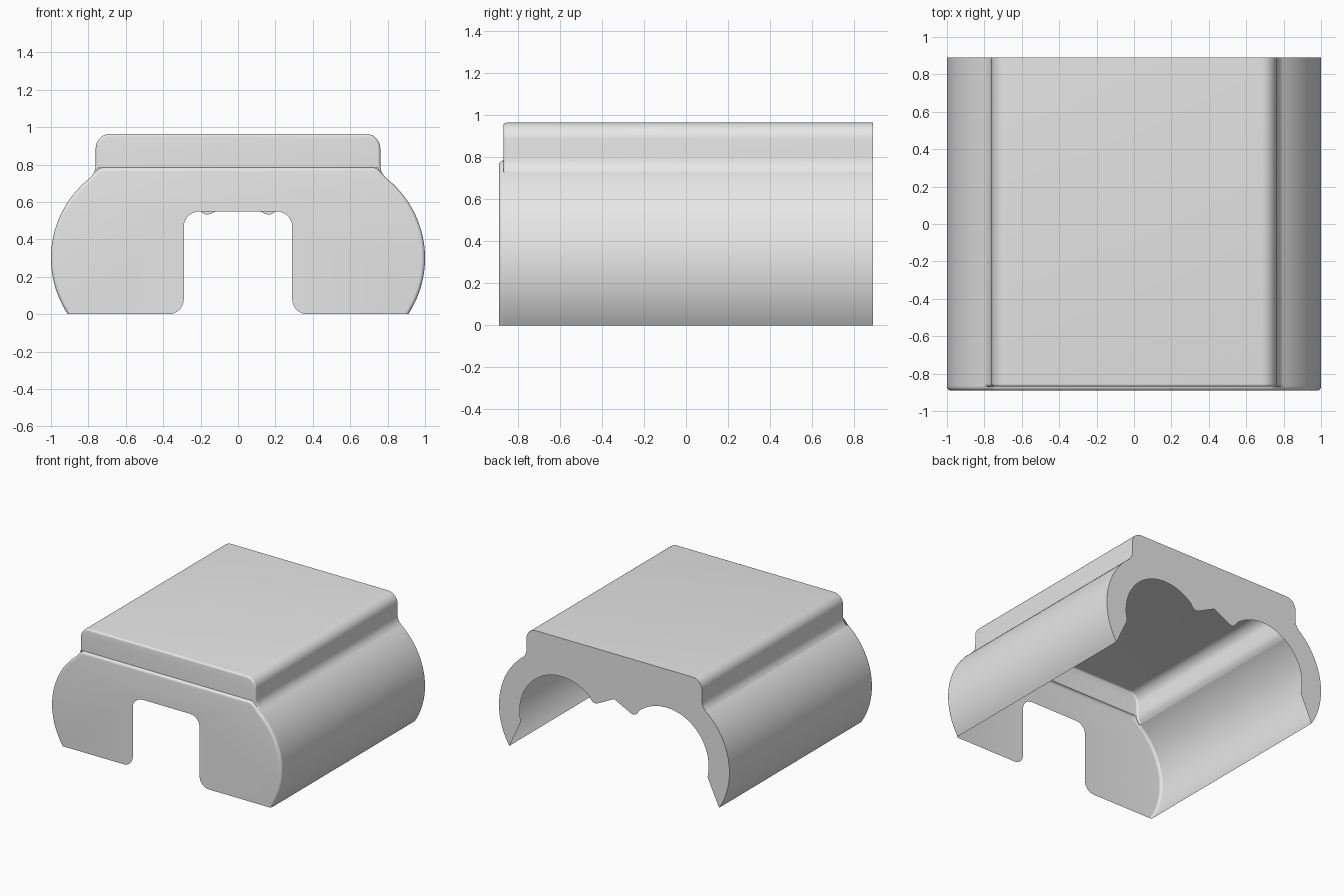
import bpy, bmesh
from math import sin, cos, radians, hypot

cube = bpy.data.objects.get("Cube")
if cube:
    bpy.data.objects.remove(cube, do_unlink=True)

grey = bpy.data.materials.new("plain grey")
grey.use_nodes = True
colour = (0.8, 0.8, 0.8, 1)
grey.diffuse_color = colour
grey.node_tree.nodes["Principled BSDF"].inputs["Base Color"].default_value = colour

BACK, PLATE, STEP = 0.89, -0.89, -0.87


def arc(cx, cz, r, a0, a1, n):
    angles = [radians(a0 + (a1 - a0) * i / n) for i in range(n + 1)]
    return [(cx + r * cos(a), cz + r * sin(a)) for a in angles]


def flip(points):
    return [(-x, z) for x, z in reversed(points)]


def inset(points, d):
    """Move an open outline inwards; ends on the ground stay there."""
    out = []
    for i, (x, z) in enumerate(points):
        ax, az = points[max(i - 1, 0)]
        bx, bz = points[min(i + 1, len(points) - 1)]
        length = hypot(bx - ax, bz - az)
        nz = z + d * (bx - ax) / length
        out.append((x - d * (bz - az) / length, 0 if z < 0.001 else nz))
    return out


def rounded_rows(points, y, r):
    """Rows of a quarter-round edge ending at depth y."""
    rows = []
    for i in range(6):
        a = radians(18 * i)
        rows.append((y + r - r * sin(a), inset(points, r * (1 - cos(a)))))
    return rows


def loft(bm, rows):
    rings = [[bm.verts.new((x, y, z)) for x, z in pts] for y, pts in rows]
    for a, b in zip(rings, rings[1:]):
        for i in range(len(a) - 1):
            bm.faces.new((a[i], a[i + 1], b[i + 1], b[i]))


def panel(bm, points, y):
    bm.faces.new([bm.verts.new((x, y, z)) for x, z in points])


def finish(bm, name):
    bmesh.ops.remove_doubles(bm, verts=bm.verts, dist=0.0001)
    mesh = bpy.data.meshes.new(name)
    bm.to_mesh(mesh)
    bm.free()
    mesh.materials.append(grey)
    obj = bpy.data.objects.new(name, mesh)
    bpy.context.collection.objects.link(obj)
    bpy.ops.object.select_all(action='DESELECT')
    obj.select_set(True)
    bpy.context.view_layer.objects.active = obj
    bpy.ops.object.shade_smooth_by_angle(angle=radians(35))


# Shared outlines in the x-z plane, running from right to left
lobe = arc(0.455, 0.3, 0.545, -33.4, 52, 32)
lobe[0] = (0.91, 0)
ledge = [lobe[-1], (0.776, 0.746), (0.767, 0.765), (0.762, 0.785), (0.761, 0.81)]
shoulder = ledge + arc(0.681, 0.885, 0.08, 0, 90, 10)
platform = shoulder + flip(shoulder)

# Curved side walls
for name, points in (("left_side_wall", lobe), ("right_side_wall", flip(lobe))):
    bm = bmesh.new()
    loft(bm, [(BACK, points), (STEP, points)])
    finish(bm, name)

# Raised top with a softened front edge and its front face
bm = bmesh.new()
rows = rounded_rows(platform, STEP, 0.015)
loft(bm, [(BACK, platform)] + rows)
panel(bm, [p for p in rows[-1][1] if p[1] > 0.76], STEP)
finish(bm, "raised_top")

# Front plate with rounded rim and a slot open at the bottom
half = lobe + [(0.775, 0.748), (0.76, 0.764), (0.745, 0.777), (0.725, 0.785)]
rows = rounded_rows(half + flip(half), PLATE, 0.02)
slot = arc(-0.37, 0.08, 0.08, -90, 0, 8) + arc(-0.207, 0.467, 0.083, 180, 90, 8)
bm = bmesh.new()
loft(bm, rows)
panel(bm, rows[-1][1] + slot + flip(slot), PLATE)
finish(bm, "front_plate")

# Back rim around the twin-arched opening with two small ridges
opening = [(0.81, 0.215)] + arc(0.455, 0.3, 0.365, -8, 130, 36)
opening += [(0.2, 0.55), (0.185, 0.537), (0.165, 0.532), (0.148, 0.536)]
inner = opening + [(0, 0.61)] + flip(opening)
outer = lobe + platform[1:-1] + flip(lobe)
bm = bmesh.new()
panel(bm, inner + list(reversed(outer)), BACK)
finish(bm, "back_rim")
